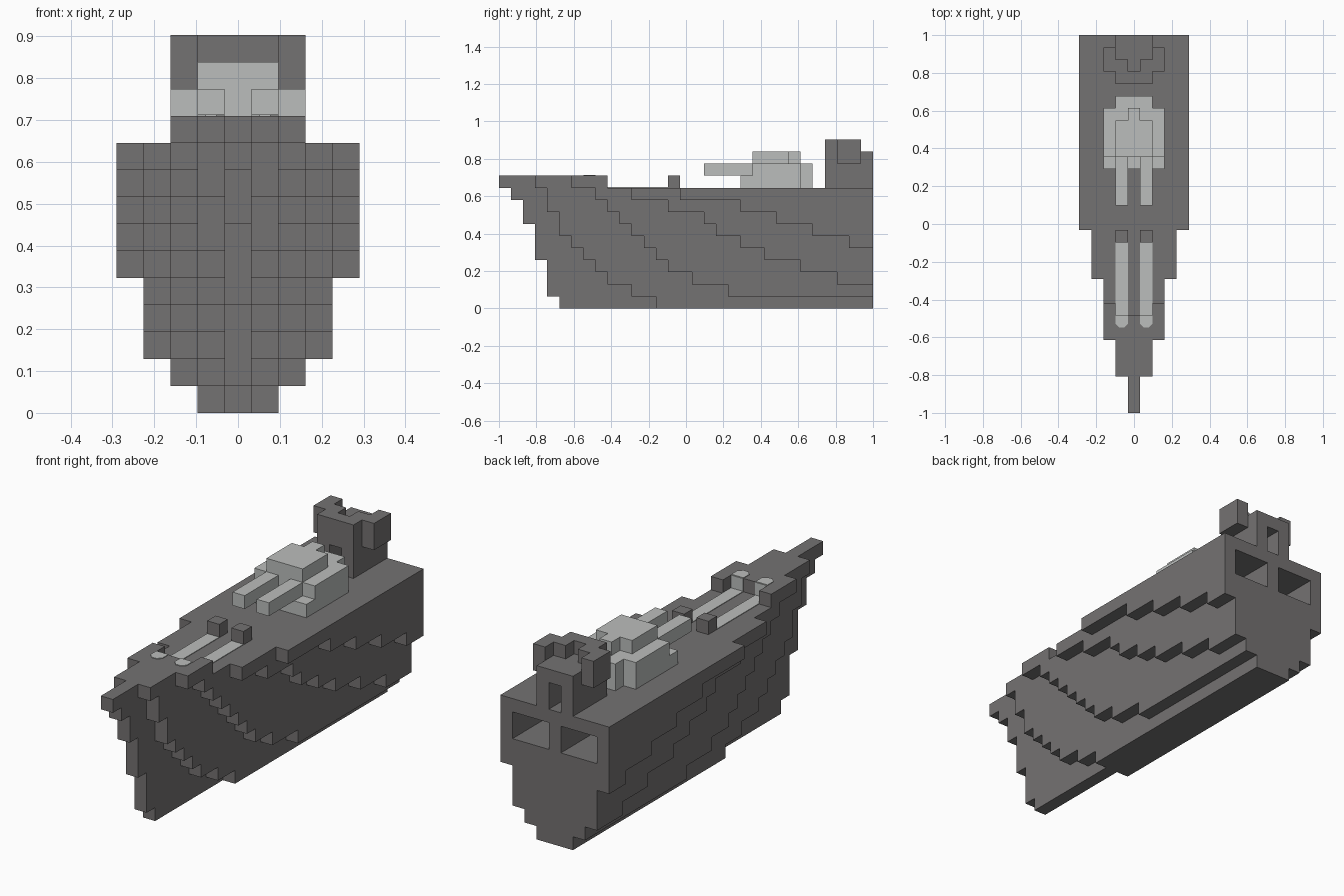
import bpy, bmesh
from mathutils import Vector

U = 2 / 31  # edge of one building cube

if bpy.data.objects.get("Cube"):
    bpy.data.objects.remove(bpy.data.objects["Cube"])


def make_material(name, colour):
    mat = bpy.data.materials.new(name)
    mat.use_nodes = True
    mat.diffuse_color = colour
    bsdf = next(n for n in mat.node_tree.nodes if n.type == 'BSDF_PRINCIPLED')
    bsdf.inputs["Base Color"].default_value = colour
    return mat


dark = make_material("dark_grey", (0.175, 0.168, 0.168, 1))
light = make_material("light_grey", (0.5, 0.515, 0.505, 1))


def point(x, y, z):
    return Vector((x * U, y * U - 1, z * U))


def finish(name, bm, mat):
    mesh = bpy.data.meshes.new(name)
    bm.to_mesh(mesh)
    bm.free()
    mesh.materials.append(mat)
    obj = bpy.data.objects.new(name, mesh)
    bpy.context.collection.objects.link(obj)
    return obj


def block(half, y0, y1, z0, z1, inner=None):
    """Cells symmetric about x = 0, with |x| from inner to half."""
    return {(x, y, z) for x in range(-half, half + 1) for y in range(y0, y1)
            for z in range(z0, z1) if inner is None or abs(x) >= inner}


def skin(name, cells, mat):
    """Outer surface of a set of cube cells, with flat areas merged."""
    bm = bmesh.new()
    verts = {}
    for cell in cells:
        for axis in range(3):
            for sign in (-1, 1):
                near = list(cell)
                near[axis] += sign
                if tuple(near) in cells:
                    continue
                a, b = (axis + 1) % 3, (axis + 2) % 3
                ring = []
                for da, db in ((0, 0), (1, 0), (1, 1), (0, 1))[::sign]:
                    p = list(cell)
                    p[axis] += (sign + 1) // 2
                    p[a] += da
                    p[b] += db
                    key = tuple(p)
                    if key not in verts:
                        verts[key] = bm.verts.new(point(p[0] - 0.5, p[1], p[2]))
                    ring.append(verts[key])
                bm.faces.new(ring)
    bmesh.ops.dissolve_limit(bm, angle_limit=0.01, verts=bm.verts, edges=bm.edges)
    return finish(name, bm, mat)


# Hull: for each half width, the first row of each layer from its lowest layer up
STARTS = {
    0: (0, [5, 4, 4, 4, 3, 3, 3, 2, 2, 1]),
    1: (0, [13, 11, 9, 8, 7, 6, 5, 5, 4, 4]),
    2: (1, [19, 16, 14, 13, 12, 11, 10, 9, 8]),
    3: (2, [28, 25, 22, 20, 18, 17, 14, 11]),
    4: (5, [29, 26, 23, 20, 15]),
}
hull = set()
for half, (low, rows) in STARTS.items():
    for i, start in enumerate(rows):
        hull |= block(half, start, 31, low + i, low + i + 1)

# Stern bays cut into the hull
hull -= block(3, 27, 31, 7, 9, inner=1)

# Raised bow deck
hull |= block(0, 0, 8, 10, 11) | block(1, 3, 8, 10, 11) | block(2, 6, 9, 10, 11, inner=2)
skin("hull", hull, dark)

# Stern tower with a passage and a notched crown
tower = block(1, 27, 31, 10, 13) - block(0, 27, 31, 10, 12)
tower |= block(1, 27, 28, 13, 14) | block(1, 28, 29, 13, 14, inner=1)
tower |= block(2, 28, 30, 12, 14, inner=2)
skin("stern_tower", tower, dark)

# Deck posts
skin("deck_posts", block(1, 14, 15, 10, 11, inner=1), dark)

# Gun turret with twin barrels and a stepped roof
turret = block(2, 20, 25, 10, 11) | block(1, 25, 26, 10, 12)
turret |= block(2, 21, 25, 11, 12) | block(1, 17, 21, 11, 12, inner=1)
turret |= block(1, 21, 24, 12, 13) | block(0, 24, 25, 12, 13)
skin("gun_turret", turret, light)


def plate(name, outline, offset):
    """Thin painted plate raised off a surface."""
    bm = bmesh.new()
    face = bm.faces.new([bm.verts.new(point(*p)) for p in outline])
    moved = bmesh.ops.extrude_face_region(bm, geom=[face])["geom"]
    bmesh.ops.translate(bm, vec=Vector(offset),
                        verts=[v for v in moved if isinstance(v, bmesh.types.BMVert)])
    bmesh.ops.recalc_face_normals(bm, faces=bm.faces)
    finish(name, bm, light)


# Launch stripes: along the deck, up the bow step, and a clipped tip
for side, s in (("left", 1), ("right", -1)):
    a, b = 0.5 * s, 1.5 * s
    c, d = 0.8 * s, 1.2 * s
    plate(side + "_deck_stripe", [(a, 8, 10), (b, 8, 10), (b, 14, 10), (a, 14, 10)], (0, 0, 0.003))
    plate(side + "_step_stripe", [(a, 8, 10), (b, 8, 10), (b, 8, 11), (a, 8, 11)], (0, 0.003, 0))
    plate(side + "_stripe_tip", [(a, 8, 11), (b, 8, 11), (b, 7.3, 11), (d, 7, 11),
                                 (c, 7, 11), (a, 7.3, 11)], (0, 0, 0.003))
